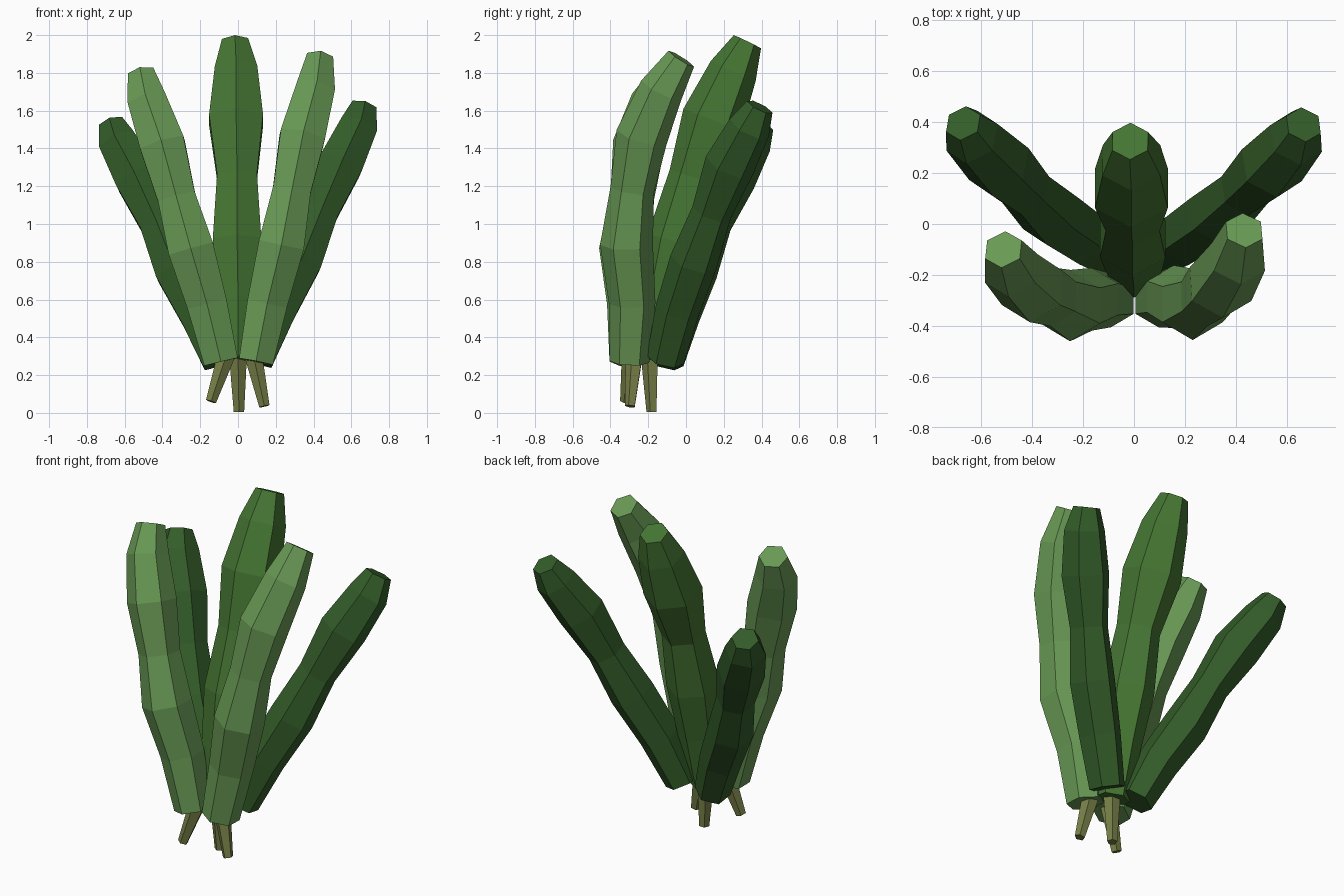
import bpy, bmesh, math
from mathutils import Vector

if "Cube" in bpy.data.objects:
    bpy.data.objects.remove(bpy.data.objects["Cube"])


def material(name, rgb):
    m = bpy.data.materials.new(name)
    m.diffuse_color = (*rgb, 1)
    m.use_nodes = True
    m.node_tree.nodes["Principled BSDF"].inputs["Base Color"].default_value = m.diffuse_color
    return m


MID = material("mid_green", (0.06, 0.18, 0.033))
DARK = material("dark_green", (0.033, 0.107, 0.022))
LIGHT = material("light_green", (0.14, 0.32, 0.09))
ROOT = material("root_tan", (0.19, 0.22, 0.065))


def tube(name, path, radii, sides, mat):
    """Faceted closed tube: one ring per path point, square to the path."""
    pts = [Vector(p) for p in path]
    bm = bmesh.new()
    rings = []
    for i, p in enumerate(pts):
        t = (pts[min(i + 1, len(pts) - 1)] - pts[max(i - 1, 0)]).normalized()
        u = Vector((0, -1, 0))
        u = (u - t * u.dot(t)).normalized()
        v = t.cross(u)
        rings.append([bm.verts.new(p + radii[i] * (math.cos(a) * u + math.sin(a) * v))
                      for a in (2 * math.pi * k / sides for k in range(sides))])
    for a, b in zip(rings, rings[1:]):
        for k in range(sides):
            n = (k + 1) % sides
            bm.faces.new((a[k], a[n], b[n], b[k]))
    bm.faces.new(rings[0][::-1])
    bm.faces.new(rings[-1])
    bmesh.ops.recalc_face_normals(bm, faces=bm.faces)
    me = bpy.data.meshes.new(name)
    bm.to_mesh(me)
    bm.free()
    me.materials.append(mat)
    ob = bpy.data.objects.new(name, me)
    bpy.context.collection.objects.link(ob)
    return ob


# Tall middle leaf, leaning back
tube("middle_leaf",
     [(0, -.19, .28), (0, -.13, .60), (-.005, -.06, .91), (-.005, .03, 1.25),
      (-.01, .14, 1.55), (-.01, .25, 1.81), (-.015, .325, 1.965)],
     [.10, .125, .148, .122, .165, .13, .08], 6, MID)

# Front pair of light leaves
front_radii = [.105, .123, .14, .116, .138, .118, .08]
tube("front_leaf_right",
     [(.095, -.30, .27), (.155, -.285, .58), (.23, -.315, .89), (.285, -.285, 1.18),
      (.34, -.235, 1.46), (.408, -.13, 1.71), (.432, -.025, 1.875)],
     front_radii, 6, LIGHT)
tube("front_leaf_left",
     [(-.09, -.30, .27), (-.165, -.295, .58), (-.25, -.32, .87), (-.325, -.285, 1.14),
      (-.40, -.25, 1.42), (-.48, -.175, 1.65), (-.512, -.10, 1.795)],
     front_radii, 6, LIGHT)

# Back pair of dark leaves, spreading out
back_radii = [.10, .118, .128, .107, .135, .115, .075]
tube("back_leaf_right",
     [(.10, -.11, .28), (.205, -.045, .545), (.33, .04, .80), (.435, .135, 1.06),
      (.54, .23, 1.31), (.635, .335, 1.51), (.665, .39, 1.62)],
     back_radii, 6, DARK)
tube("back_leaf_left",
     [(-.10, -.11, .27), (-.20, -.045, .51), (-.325, .04, .75), (-.425, .135, 1.0),
      (-.53, .235, 1.235), (-.635, .34, 1.43), (-.67, .395, 1.53)],
     back_radii, 6, DARK)

# Three short tapering roots
for name, top, bottom in [
        ("root_left", (-.06, -.29, .31), (-.143, -.32, .06)),
        ("root_middle", (0, -.19, .31), (.005, -.18, .005)),
        ("root_right", (.08, -.27, .31), (.14, -.295, .035))]:
    tube(name, [bottom, top], [.029, .05], 5, ROOT)
